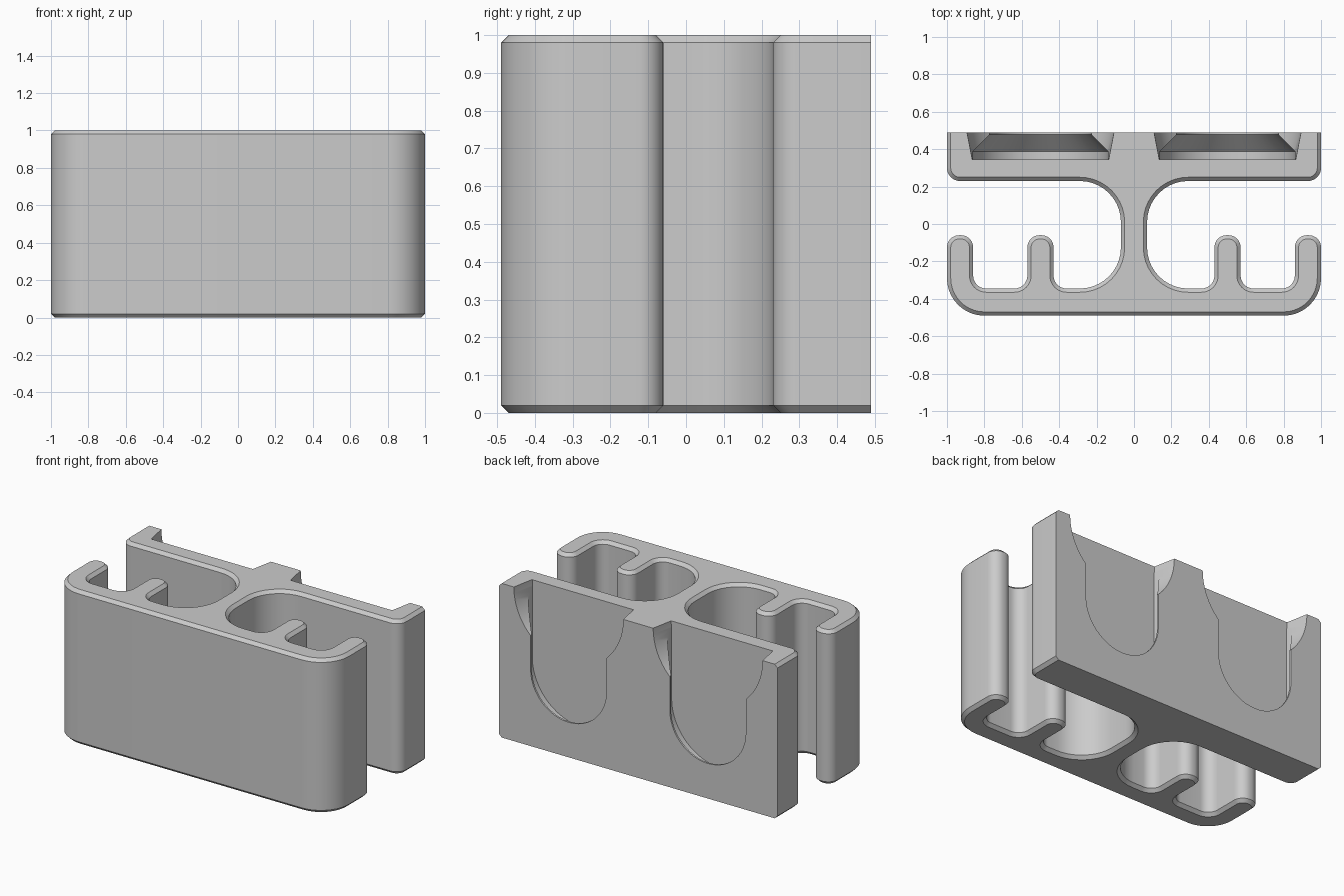
import bpy, bmesh
from math import pi, sin, cos
from mathutils import Vector

if "Cube" in bpy.data.objects:
    bpy.data.objects.remove(bpy.data.objects["Cube"])

grey = bpy.data.materials.new("plain grey")
grey.use_nodes = True
GREY = (0.6, 0.6, 0.6, 1)
grey.diffuse_color = GREY
grey.node_tree.nodes["Principled BSDF"].inputs["Base Color"].default_value = GREY

BACK, FLOOR, CHAMFER = 0.49, 0.345, 0.02


def fillet(prev, corner, nxt, r, steps=10):
    """Arc points rounding a square corner."""
    p = Vector(corner)
    if r == 0:
        return [p]
    a = (Vector(prev) - p).normalized()
    b = (Vector(nxt) - p).normalized()
    c = p + (a + b) * r
    return [c - r * (b * cos(t) + a * sin(t))
            for t in (pi / 2 * i / steps for i in range(steps + 1))]


def make_object(name, bm):
    bmesh.ops.recalc_face_normals(bm, faces=bm.faces[:])
    mesh = bpy.data.meshes.new(name)
    bm.to_mesh(mesh)
    bm.free()
    mesh.materials.append(grey)
    ob = bpy.data.objects.new(name, mesh)
    bpy.context.collection.objects.link(ob)
    return ob


def loft(name, rings):
    """Closed solid through equal-length rings of points."""
    bm = bmesh.new()
    loops = [[bm.verts.new(p) for p in ring] for ring in rings]
    for lo, hi in zip(loops, loops[1:]):
        n = len(lo)
        for i in range(n):
            j = (i + 1) % n
            bm.faces.new((lo[i], lo[j], hi[j], hi[i]))
    bm.faces.new(loops[0])
    bm.faces.new(loops[-1])
    return bm, name


# Half outline of the holder: (x, y, corner radius), front to back
half = [
    (1, -0.49, 0.2),
    (1, -0.06, 0.065), (0.86, -0.06, 0.065),      # outer hook
    (0.86, -0.345, 0.07), (0.57, -0.345, 0.07),   # first channel
    (0.57, -0.06, 0.065), (0.43, -0.06, 0.065),   # inner finger
    (0.43, -0.345, 0.07), (0.07, -0.345, 0.22),   # second channel
    (0.07, 0.23, 0.22), (1, 0.23, 0.07),          # web and back plate
    (1, BACK, 0),
]
path = [Vector((0, -0.49))] + [Vector(p[:2]) for p in half] + [Vector((0, BACK))]
right = []
for i, (x, y, r) in enumerate(half):
    right += fillet(path[i], path[i + 1], path[i + 2], r)
outline = right + [Vector((-p.x, p.y)) for p in reversed(right)]

# Extruded body, chamfered top and bottom except along the back
bm, name = loft("holder_body", [[(p.x, p.y, z) for p in outline] for z in (0, 1)])
rims = [e for e in bm.edges
        if abs(e.verts[0].co.z - e.verts[1].co.z) < 1e-5
        and min(v.co.y for v in e.verts) < BACK - 1e-4]
bmesh.ops.recalc_face_normals(bm, faces=bm.faces[:])
bmesh.ops.bevel(bm, geom=rims, offset=CHAMFER, offset_type='OFFSET',
                segments=1, profile=0.5, affect='EDGES', clamp_overlap=False)
body = make_object(name, bm)


def slot_ring(cx, y, r):
    """Round-bottomed slot section, open past the top."""
    arc = [(cx + r * cos(t), y, 0.5 + r * sin(t))
           for t in (pi + pi * i / 24 for i in range(25))]
    return arc + [(cx + r, y, 1.2), (cx - r, y, 1.2)]


def ramp_ring(cx, y, r):
    return [(cx + r * cos(t), y, 1 + r * sin(t))
            for t in (2 * pi * i / 64 for i in range(64))]


# Undercut mounting slots with flared round entries
slot_profile = [(FLOOR, 0.362), (0.388, 0.362), (0.478, 0.273), (0.6, 0.273)]
ramp_profile = [(FLOOR + 0.0005, 0.365), (BACK, 0.393), (0.6, 0.414)]
for cx in (-0.5, 0.5):
    for label, ring, profile in (("slot_cutter", slot_ring, slot_profile),
                                 ("ramp_cutter", ramp_ring, ramp_profile)):
        bm, name = loft(label, [ring(cx, y, r) for y, r in profile])
        cutter = make_object(name, bm)
        cutter.hide_render = True
        mod = body.modifiers.new(label, 'BOOLEAN')
        mod.operation = 'DIFFERENCE'
        mod.solver = 'EXACT'
        mod.object = cutter
        bpy.context.view_layer.objects.active = body
        bpy.ops.object.modifier_apply(modifier=mod.name)
        bpy.data.objects.remove(cutter)

# Smooth curved walls, crisp edges
bpy.ops.object.select_all(action='DESELECT')
body.select_set(True)
bpy.context.view_layer.objects.active = body
bpy.ops.object.shade_smooth_by_angle(angle=pi / 6)
